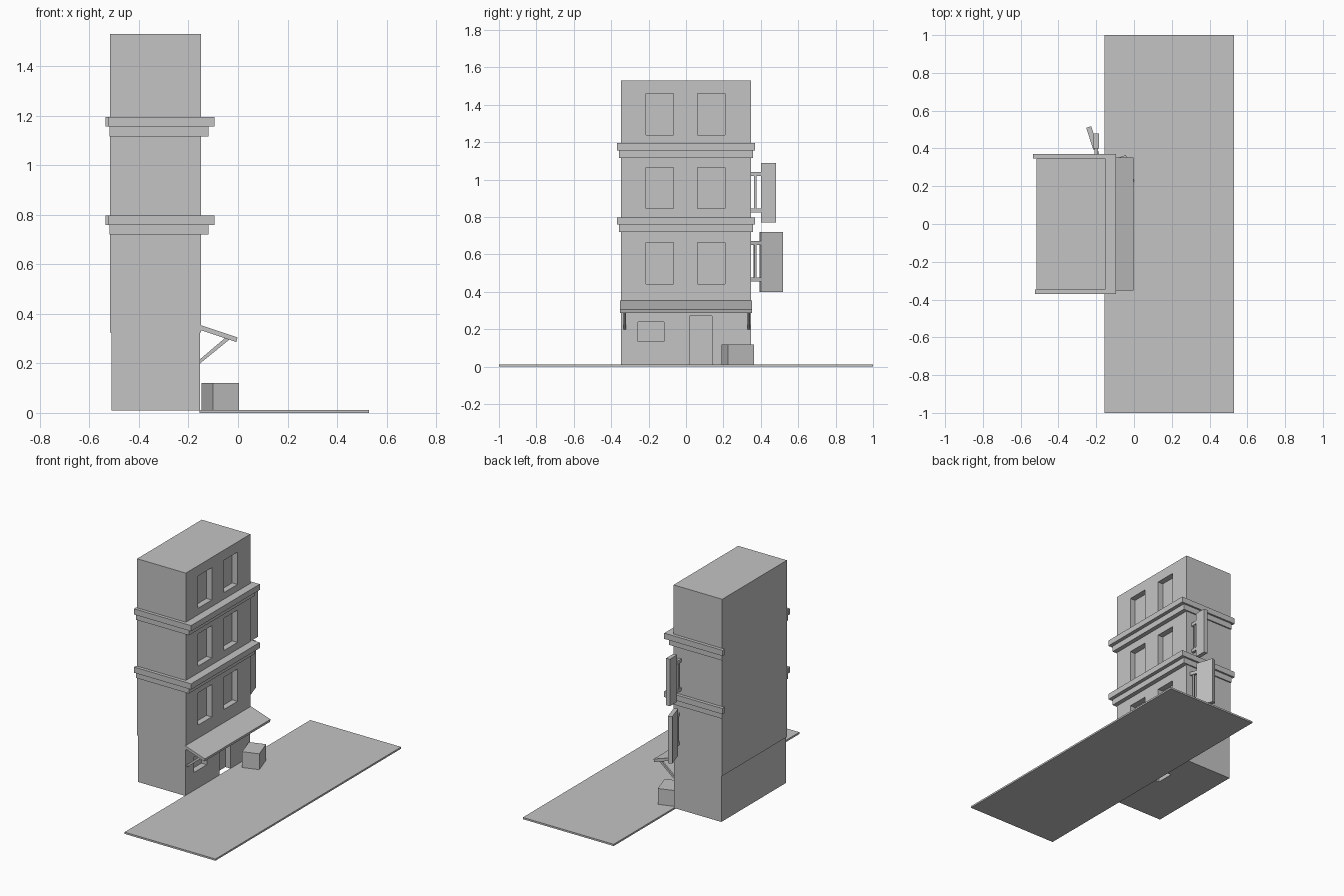
import bpy, bmesh, math
from mathutils import Matrix, Vector

if "Cube" in bpy.data.objects:
    bpy.data.objects.remove(bpy.data.objects["Cube"], do_unlink=True)

grey = bpy.data.materials.new("plain_grey")
grey.use_nodes = True
colour = (0.55, 0.55, 0.55, 1)
grey.diffuse_color = colour
grey.node_tree.nodes["Principled BSDF"].inputs["Base Color"].default_value = colour


def boxes(name, ranges, pivot=(0, 0, 0), yaw=0):
    """One object made of boxes, each (x0, x1, y0, y1, z0, z1), yawed about a pivot."""
    bm = bmesh.new()
    for x0, x1, y0, y1, z0, z1 in ranges:
        centre = Vector((x0 + x1, y0 + y1, z0 + z1)) / 2
        size = Matrix.Diagonal((x1 - x0, y1 - y0, z1 - z0, 1))
        bmesh.ops.create_cube(bm, size=1, matrix=Matrix.Translation(centre) @ size)
    bmesh.ops.rotate(bm, verts=bm.verts, cent=pivot, matrix=Matrix.Rotation(math.radians(yaw), 3, 'Z'))
    return finish(name, bm)


def extrusion(name, profile, y0, y1):
    """Extrude an x-z profile along y."""
    bm = bmesh.new()
    face = bm.faces.new([bm.verts.new((x, y0, z)) for x, z in profile])
    out = bmesh.ops.extrude_face_region(bm, geom=[face])
    verts = [v for v in out["geom"] if isinstance(v, bmesh.types.BMVert)]
    bmesh.ops.translate(bm, verts=verts, vec=(0, y1 - y0, 0))
    bmesh.ops.recalc_face_normals(bm, faces=bm.faces)
    return finish(name, bm)


def finish(name, bm):
    mesh = bpy.data.meshes.new(name)
    bm.to_mesh(mesh)
    bm.free()
    mesh.materials.append(grey)
    obj = bpy.data.objects.new(name, mesh)
    bpy.context.scene.collection.objects.link(obj)
    return obj


def carve(target, ranges):
    """Cut box recesses into a target, then drop the cutter."""
    cutter = boxes("recess_cutter", ranges)
    cutter.hide_render = True
    mod = target.modifiers.new("recesses", 'BOOLEAN')
    mod.operation = 'DIFFERENCE'
    mod.solver = 'EXACT'
    mod.object = cutter
    bpy.context.view_layer.objects.active = target
    bpy.ops.object.modifier_apply(modifier=mod.name)
    bpy.data.objects.remove(cutter, do_unlink=True)


# Street slab
boxes("pavement", [(-0.155, 0.53, -1, 1, 0, 0.012)])

# Upper floors with recessed windows
side = 0.348
front, back = -0.15, -0.517
tower = boxes("upper_floors", [(back, front, -side, side, 0.325, 1.53)])
carve(tower, [(front - 0.04, 0, y, y + 0.147, z, z + 0.22)
              for z in (0.443, 0.845, 1.24) for y in (-0.215, 0.062)])

# Ground floor with shop window and doorway
shop = boxes("ground_floor", [(-0.51, -0.153, -side, side, 0.01, 0.325)])
carve(shop, [(-0.193, 0, -0.257, -0.118, 0.135, 0.24),
             (-0.193, 0, 0.02, 0.14, 0, 0.272)])

# Two-step cornices on three sides
for label, z in (("lower", 0.72), ("upper", 1.117)):
    for step, (grow, reach, right_end, left_end) in enumerate(
            [(0.009, -0.12, -0.52, -0.52), (0.022, -0.095, -0.525, -0.535)]):
        z0, z1 = z + step * 0.039, z + 0.039 + step * 0.039
        y = side + grow
        boxes(f"{label}_cornice_step_{step + 1}", [
            (front, reach, -y, y, z0, z1),
            (right_end, front, -y, -side, z0, z1),
            (left_end, front, side, y, z0, z1)])

# Sloping awning and its struts
extrusion("awning", [(-0.153, 0.355), (-0.002, 0.305), (-0.007, 0.286), (-0.153, 0.335)], -0.353, 0.353)
for label, y in (("right", -0.327), ("left", 0.335)):
    extrusion(f"{label}_awning_strut",
              [(-0.153, 0.2), (-0.035, 0.296), (-0.053, 0.302), (-0.153, 0.217)], y - 0.006, y + 0.006)


# Hanging signs with brackets on the left wall
def hanging_sign(label, x, z, length, yaw):
    pivot = (x, side, z)
    boxes(f"{label}_sign_board", [(x - 0.014, x + 0.014, 0.4, 0.4 + length, z, z + 0.32)], pivot, yaw)
    boxes(f"{label}_sign_bracket", [
        (x - 0.009, x + 0.009, 0.335, 0.4, z + 0.055, z + 0.076),
        (x - 0.009, x + 0.009, 0.335, 0.4, z + 0.25, z + 0.272),
        (x - 0.007, x + 0.007, 0.364, 0.376, z + 0.076, z + 0.25)], pivot, yaw)


hanging_sign("upper", -0.2, 0.77, 0.08, 0)
hanging_sign("lower", -0.186, 0.4, 0.122, 18)

# Crate by the door
boxes("crate", [(-0.128, -0.017, 0.204, 0.351, 0.012, 0.12)], (-0.0725, 0.2775, 0), 18.4)
